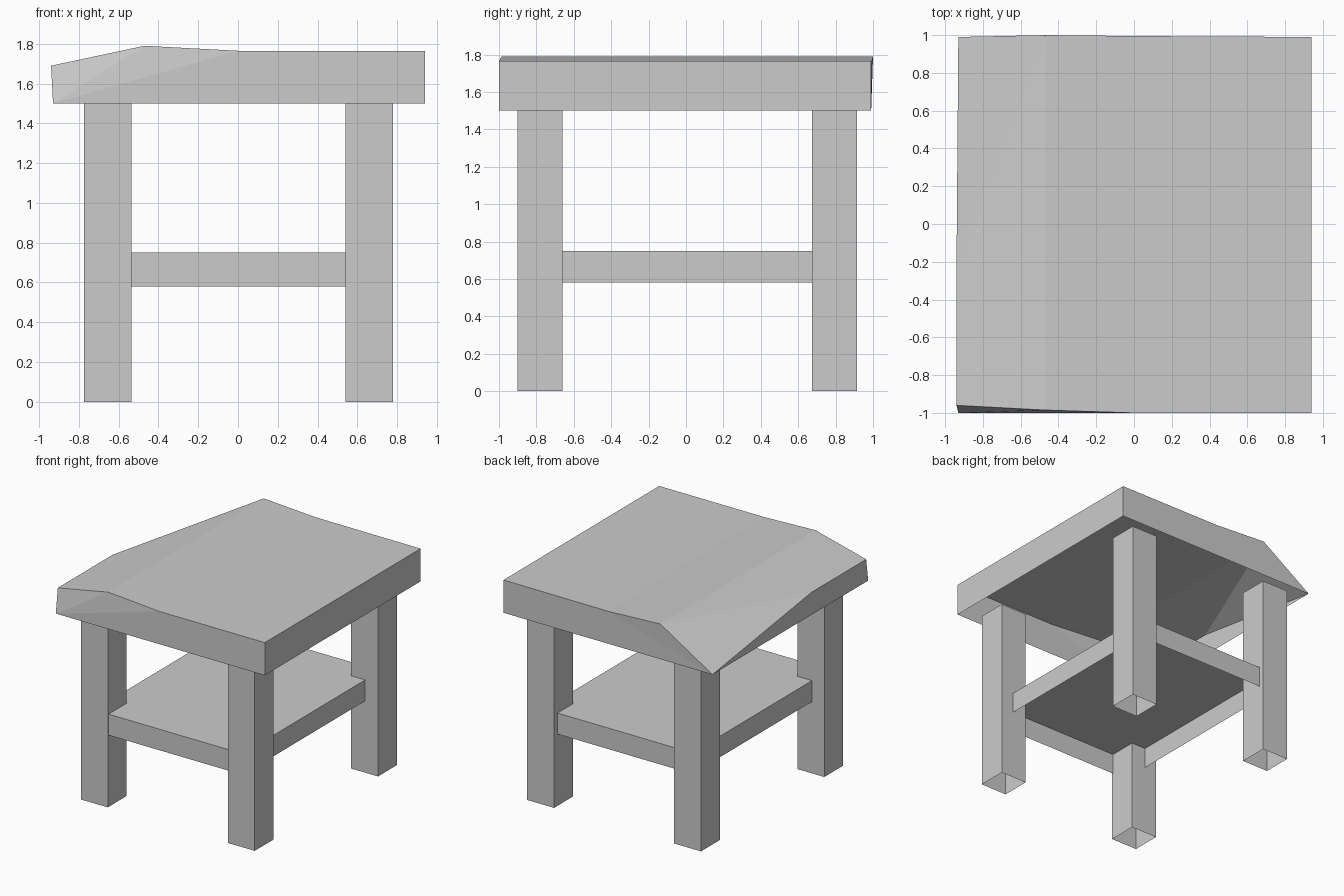
import bpy

if "Cube" in bpy.data.objects:
    bpy.data.objects.remove(bpy.data.objects["Cube"])


def make(name, verts, faces):
    mesh = bpy.data.meshes.new(name)
    mesh.from_pydata(verts, [], faces)
    mesh.validate()
    obj = bpy.data.objects.new(name, mesh)
    bpy.context.collection.objects.link(obj)
    return obj


# Legs: open square tubes, standing just under the top
LEG, LEG_TOP = 0.24, 1.5
for side, x in (("left", -0.775), ("right", 0.54)):
    for end, y in (("front", -0.90), ("back", 0.675)):
        ring = [(x, y), (x + LEG, y), (x + LEG, y + LEG), (x, y + LEG)]
        verts = [(*p, z) for z in (0, LEG_TOP) for p in ring]
        walls = [(i, (i + 1) % 4, (i + 1) % 4 + 4, i + 4) for i in range(4)]
        make(f"{end}_{side}_leg", verts, walls)

# Shelf: cross-shaped board fitted between the legs, hollow underneath
xi0, xi1, xo = -0.535, 0.54, 0.665
yi0, yi1, yo0, yo1 = -0.66, 0.675, -0.89, 0.87
outline = [(xi0, yo0), (xi1, yo0), (xi1, yi0), (xo, yi0), (xo, yi1), (xi1, yi1),
           (xi1, yo1), (xi0, yo1), (xi0, yi1), (-xo, yi1), (-xo, yi0), (xi0, yi0)]
n = len(outline)
verts = [(*p, z) for z in (0.58, 0.75) for p in outline]
aprons = [(i, i + 1, i + 1 + n, i + n) for i in (0, 3, 6, 9)]
make("shelf", verts, aprons + [tuple(range(n, 2 * n))])

# Table top: hollow slab, warped along the left edge with one corner pulled down
top = [
    (-0.93, -1.0, 1.5), (0.94, -1.0, 1.5), (0.94, 0.99, 1.5), (-0.93, 0.99, 1.5),
    (-0.94, -0.96, 1.69), (-0.47, -0.985, 1.79), (0, -1.0, 1.765), (0.94, -1.0, 1.765),
    (0.94, 0.99, 1.765), (0, 0.995, 1.765), (-0.47, 1.0, 1.79), (-0.94, -0.26, 1.69),
]
make("table_top", top, [
    (0, 5, 4), (0, 6, 5), (0, 1, 7, 6),        # front
    (1, 2, 8, 7),                              # right
    (2, 3, 9, 8), (3, 10, 9),                  # back
    (3, 0, 4, 11),                             # left
    (6, 7, 8, 9), (5, 6, 9, 10),               # upper surface
    (4, 5, 10), (4, 10, 11), (11, 10, 3),      # warped left slope
])
